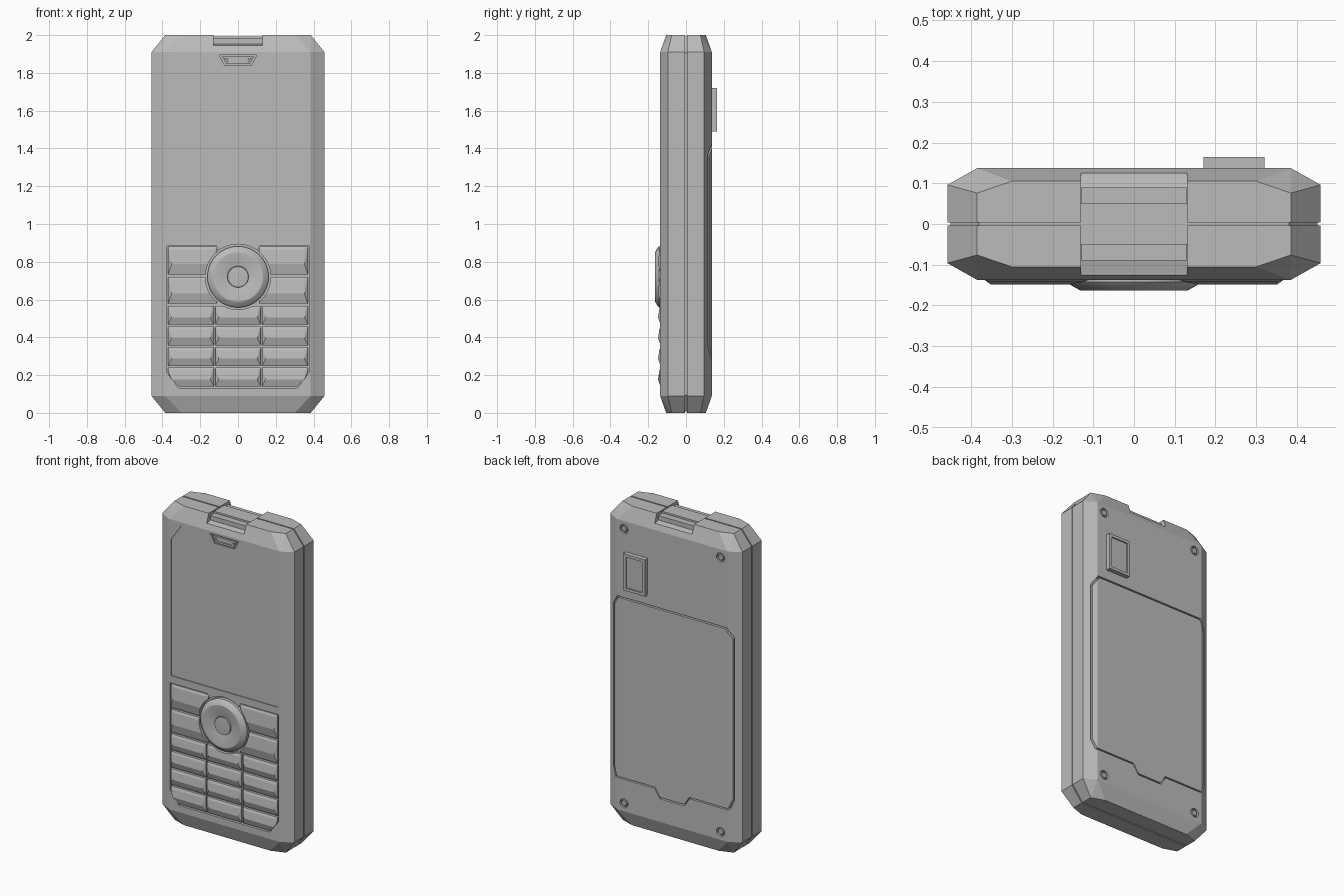
import bpy, bmesh, math
from mathutils import Matrix

if "Cube" in bpy.data.objects:
    bpy.data.objects.remove(bpy.data.objects["Cube"])

grey = bpy.data.materials.new("plain grey")
grey.use_nodes = True
grey.diffuse_color = (0.5, 0.5, 0.5, 1)
grey.node_tree.nodes["Principled BSDF"].inputs["Base Color"].default_value = grey.diffuse_color


def finish(name, bm):
    bmesh.ops.recalc_face_normals(bm, faces=bm.faces)
    mesh = bpy.data.meshes.new(name)
    bm.to_mesh(mesh)
    bm.free()
    mesh.materials.append(grey)
    obj = bpy.data.objects.new(name, mesh)
    bpy.context.collection.objects.link(obj)
    return obj


def hull(name, points):
    bm = bmesh.new()
    verts = [bm.verts.new(p) for p in points]
    res = bmesh.ops.convex_hull(bm, input=verts)
    spare = {g for g in res["geom_interior"] + res["geom_unused"] if isinstance(g, bmesh.types.BMVert)}
    bmesh.ops.delete(bm, geom=list(spare), context='VERTS')
    bmesh.ops.dissolve_limit(bm, angle_limit=0.01, verts=bm.verts, edges=bm.edges)
    return finish(name, bm)


def prism(name, outline, y0, y1):
    """Extrude an (x, z) outline along y."""
    bm = bmesh.new()
    face = bm.faces.new([bm.verts.new((x, y0, z)) for x, z in outline])
    new = bmesh.ops.extrude_face_region(bm, geom=[face])["geom"]
    bmesh.ops.translate(bm, vec=(0, y1 - y0, 0), verts=[v for v in new if isinstance(v, bmesh.types.BMVert)])
    return finish(name, bm)


def ring(name, outline, width, y0, y1):
    """Closed frame whose inner edge is the outline scaled inwards."""
    cx = (min(x for x, z in outline) + max(x for x, z in outline)) / 2
    cz = (min(z for x, z in outline) + max(z for x, z in outline)) / 2
    sx = 1 - width / (max(x for x, z in outline) - cx)
    sz = 1 - width / (max(z for x, z in outline) - cz)
    inner = [(cx + (x - cx) * sx, cz + (z - cz) * sz) for x, z in outline]
    bm = bmesh.new()
    loops = [[bm.verts.new((x, y, z)) for x, z in pts]
             for pts, y in ((outline, y0), (outline, y1), (inner, y1), (inner, y0))]
    n = len(outline)
    for k in range(4):
        a, b = loops[k], loops[(k + 1) % 4]
        for i in range(n):
            j = (i + 1) % n
            bm.faces.new((a[i], a[j], b[j], b[i]))
    return finish(name, bm)


def lathe(name, profile, x, z, steps=48):
    """Spin an (r, y) profile around a line along y."""
    bm = bmesh.new()
    verts = [bm.verts.new((r, y, 0)) for r, y in profile]
    edges = [bm.edges.new(pair) for pair in zip(verts, verts[1:])]
    bmesh.ops.spin(bm, geom=verts + edges, axis=(0, 1, 0), cent=(0, 0, 0), angle=math.tau, steps=steps)
    bmesh.ops.remove_doubles(bm, verts=bm.verts, dist=0.0002)
    bmesh.ops.translate(bm, vec=(x, 0, z), verts=bm.verts)
    obj = finish(name, bm)
    smooth(obj)
    return obj


def smooth(obj):
    bpy.ops.object.select_all(action='DESELECT')
    obj.select_set(True)
    bpy.context.view_layer.objects.active = obj
    bpy.ops.object.shade_smooth_by_angle(angle=math.radians(25))


def cut(obj, *cutters):
    for cutter in cutters:
        mod = obj.modifiers.new("cut", 'BOOLEAN')
        mod.object, mod.solver = cutter, 'EXACT'
        bpy.context.view_layer.update()
        mesh = bpy.data.meshes.new_from_object(obj.evaluated_get(bpy.context.evaluated_depsgraph_get()))
        obj.modifiers.clear()
        obj.data = mesh


def discard(*objs):
    for o in objs:
        bpy.data.objects.remove(o)


def circle(r, cx, cz, n=48):
    return [(cx + r * math.cos(math.tau * i / n), cz + r * math.sin(math.tau * i / n)) for i in range(n)]


def mirrored(half):
    """Complete an outline given for its right half, top to bottom."""
    return half + [(-x, z) for x, z in reversed(half)]


# Two chamfered case halves around a slightly smaller core, leaving a seam
corner = [(0.385, 0.137, 0.91), (0.458, 0.096, 0.91), (0.385, 0.076, 1), (0.30, 0.105, 1)]
seam = [(0.458, 0.004, 0.91), (0.385, 0.004, 1)]


def shell(name, side):
    return hull(name, [(sx * x, side * y, 1 + sz * z) for x, y, z in corner + seam
                       for sx in (-1, 1) for sz in (-1, 1)])


front = shell("front_case", -1)
back = shell("back_case", 1)
hull("seam_core", [(sx * x, y, 1 + sz * z) for x, z in ((0.45, 0.905), (0.38, 0.992))
                   for sx in (-1, 1) for sz in (-1, 1) for y in (-0.05, 0.05)])

# Shallow band wrapped over the top edge
for case, side in ((front, -1), (back, 1)):
    band = hull("band_cutter", [(x, side * y, z) for x in (-0.13, 0.13) for y, z in
                                ((-0.02, 1.98), (0.1, 1.98), (0.122, 1.945), (0.16, 1.945), (0.16, 2.1), (-0.02, 2.1))])
    cut(case, band)
    discard(band)
hull("top_band", [(x, y, z) for x in (-0.129, 0.129)
                  for y in (-0.09, 0.09) for z in (1.9, 1.981)])

# Screen, earpiece and keypad recesses
screen = prism("screen_cutter", mirrored([(0.30, 1.885), (0.37, 1.785), (0.37, 0.93)]), -0.2, -0.131)
ear = prism("ear_cutter", mirrored([(0.10, 1.895), (0.07, 1.838)]), -0.2, -0.122)
pad = prism("pad_cutter", mirrored([(0.085, 0.83), (0.115, 0.885), (0.377, 0.885),
                                    (0.377, 0.215), (0.315, 0.132)]), -0.2, -0.12)
well = prism("well_cutter", circle(0.173, 0, 0.72), -0.2, -0.119)
cut(front, screen, ear, pad, well)
ring("earpiece_frame", mirrored([(0.085, 1.888), (0.062, 1.846)]), 0.012, -0.136, -0.118)
prism("earpiece_slot", mirrored([(0.05, 1.879), (0.06, 1.867), (0.05, 1.855)]), -0.131, -0.118)


# Keys: ridged caps with a short lower slope
def key(name, x0, x1, z0, z1, clip=0):
    base = [(x0, z1), (x1, z1)]
    for x, inward, clipped in ((x0, 1, clip < 0), (x1, -1, clip > 0)):
        base += [(x, z0 + 0.075), (x + inward * 0.055, z0)] if clipped else [(x, z0)]
    pts = [(x, y, z) for x, z in base for y in (-0.115, -0.135)]
    inset = 0.018
    pts += [(x, y, z) for x in (x0 + inset, x1 - inset)
            for y, z in ((-0.141, z1 - 0.014), (-0.148, z0 + (z1 - z0) * 0.38))]
    return hull(name, pts)


columns = (("left", 0.128, 0.37, 1), ("middle", -0.12, 0.12, 0), ("right", -0.37, -0.128, -1))
for label, x0, x1, side in columns:
    for row in range(4):
        z0 = 0.14 + 0.109 * row
        cap = key(f"{label}_key_{row + 1}", x0, x1, z0, z0 + 0.099, side if row == 0 else 0)
        if row == 3:
            cut(cap, well)
    if side:
        for name, z0, z1 in (("lower", 0.578, 0.72), ("upper", 0.732, 0.88)):
            xs = (0.11, 0.37) if side > 0 else (-0.37, -0.11)
            cut(key(f"{label}_{name}_menu_key", *xs, z0, z1), well)
discard(screen, ear, pad, well)

# Round navigation pad with a dished face and centre button
lathe("navigation_pad", [(0, -0.11), (0.162, -0.11), (0.162, -0.142), (0.155, -0.15), (0.132, -0.163),
                         (0.122, -0.163), (0.06, -0.15), (0.056, -0.147), (0.054, -0.154), (0, -0.157)], 0, 0.72)

# Battery cover outlined by a groove that runs onto the side chamfers
outline = mirrored([(0.38, 1.43), (0.42, 1.37), (0.42, 0.35), (0.395, 0.29), (0.12, 0.29), (0.085, 0.235)])
groove = ring("groove_cutter", outline, 0.009, 0.108, 0.2)
cut(back, groove)
discard(groove)

# Corner screws
for sx, sz in ((1, 1), (-1, 1), (1, -1), (-1, -1)):
    x, z = sx * 0.335, 1 + sz * 0.86
    hole = prism("hole_cutter", circle(0.028, x, z, 24), 0.122, 0.2)
    cut(back, hole)
    discard(hole)
    lathe("corner_screw", [(0, 0.115), (0.02, 0.115), (0.02, 0.133), (0.016, 0.136), (0, 0.136)], x, z, 24)

# Camera block with a framed window
window = [(0.17, 1.49), (0.32, 1.49), (0.32, 1.72), (0.17, 1.72)]
ring("camera_frame", window, 0.018, 0.13, 0.165)
prism("camera_window", [(0.18, 1.5), (0.31, 1.5), (0.31, 1.71), (0.18, 1.71)], 0.13, 0.157)
